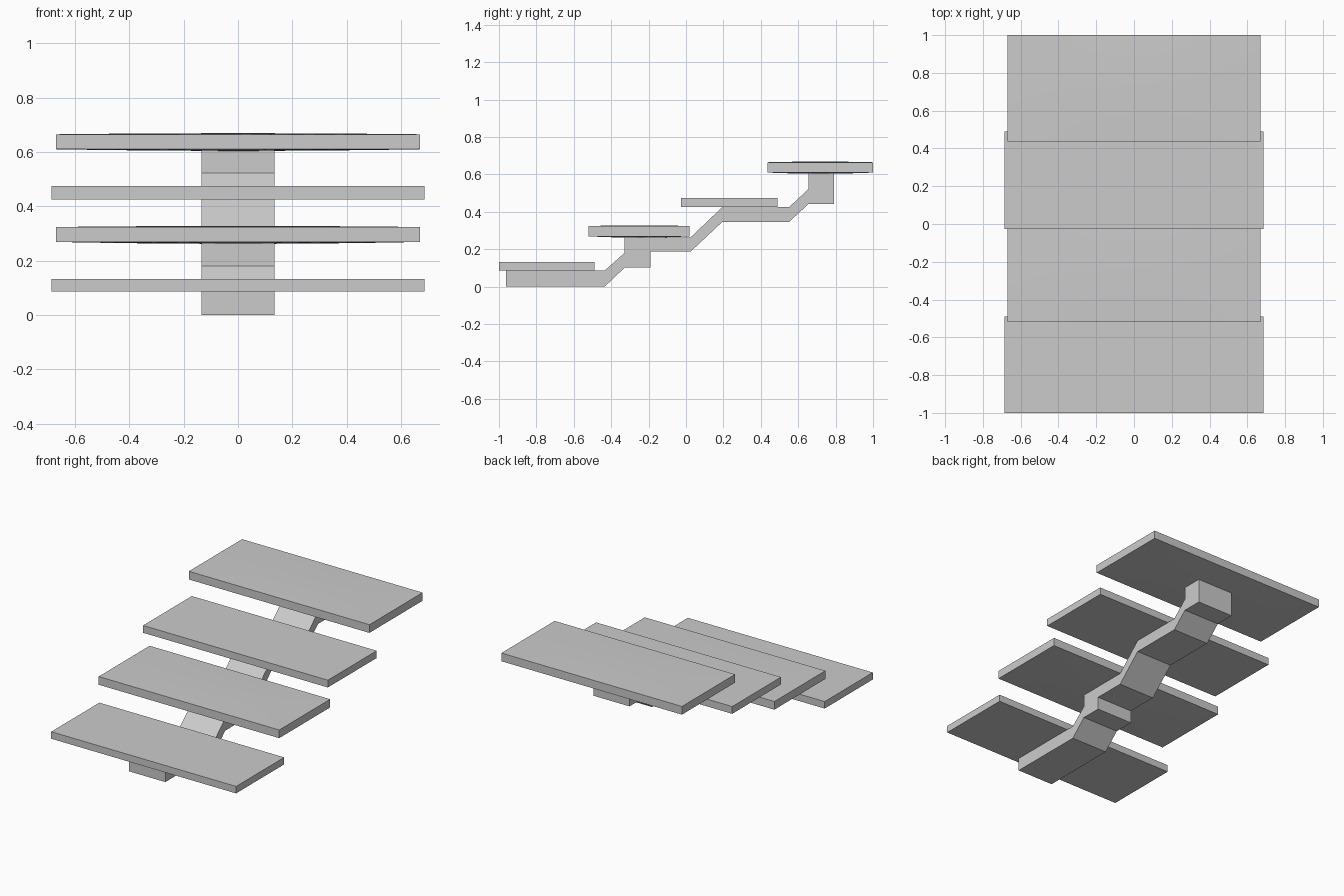
import bpy, bmesh

if "Cube" in bpy.data.objects:
    bpy.data.objects.remove(bpy.data.objects["Cube"])


def finish(bm, name, smooth=False):
    bmesh.ops.recalc_face_normals(bm, faces=bm.faces)
    mesh = bpy.data.meshes.new(name)
    bm.to_mesh(mesh)
    bm.free()
    obj = bpy.data.objects.new(name, mesh)
    bpy.context.collection.objects.link(obj)
    if smooth:
        bpy.ops.object.select_all(action='DESELECT')
        obj.select_set(True)
        bpy.context.view_layer.objects.active = obj
        bpy.ops.object.shade_smooth_by_angle()
    return obj


def tread(name, half_x, y0, y1, z0, z1, up=0.0, down=0.0):
    """Slab; up/down add a very slight crown to its top and underside."""
    bm = bmesh.new()
    bmesh.ops.create_cube(bm, size=2)
    if up or down:
        edges = [e for e in bm.edges
                 if abs(e.verts[0].co.z - e.verts[1].co.z) < 0.1]
        bmesh.ops.subdivide_edges(bm, edges=edges, cuts=11, use_grid_fill=True)
    for v in bm.verts:
        u, w, t = v.co
        crown = (1 - u * u) * (1 - w * w)
        z = z1 + up * crown if t > 0 else z0 - down * crown
        v.co = (u * half_x, (y0 + y1) / 2 + w * (y1 - y0) / 2, z)
    return finish(bm, name, bool(up or down))


# Four treads: plain and slightly crowned ones alternate
tread("tread_1", 0.686, -1.0, -0.49, 0.086, 0.133)
tread("tread_2", 0.67, -0.52, 0.02, 0.269, 0.324, 0.004, 0.007)
tread("tread_3", 0.686, -0.027, 0.49, 0.425, 0.474)
tread("tread_4", 0.67, 0.436, 1.0, 0.61, 0.665, 0.004, 0.006)

# Central stringer: stepped side profile (y, z) extruded across x
profile = [
    (-0.962, 0), (-0.435, 0), (-0.328, 0.102), (-0.19, 0.102),
    (-0.19, 0.187), (0.024, 0.187), (0.195, 0.347), (0.552, 0.347),
    (0.655, 0.442), (0.79, 0.442), (0.79, 0.608), (0.655, 0.608),
    (0.655, 0.522), (0.552, 0.426), (0.195, 0.426), (0.024, 0.263),
    (-0.19, 0.263), (-0.19, 0.268), (-0.328, 0.268), (-0.328, 0.181),
    (-0.435, 0.086), (-0.962, 0.086),
]
bm = bmesh.new()
face = bm.faces.new([bm.verts.new((-0.134, y, z)) for y, z in profile])
ext = bmesh.ops.extrude_face_region(bm, geom=[face])
new_verts = [g for g in ext["geom"] if isinstance(g, bmesh.types.BMVert)]
bmesh.ops.translate(bm, verts=new_verts, vec=(0.268, 0, 0))
# the start face is kept as the closed end cap
if not face.is_valid:
    bmesh.ops.holes_fill(bm, edges=bm.edges, sides=0)
finish(bm, "central_stringer")
